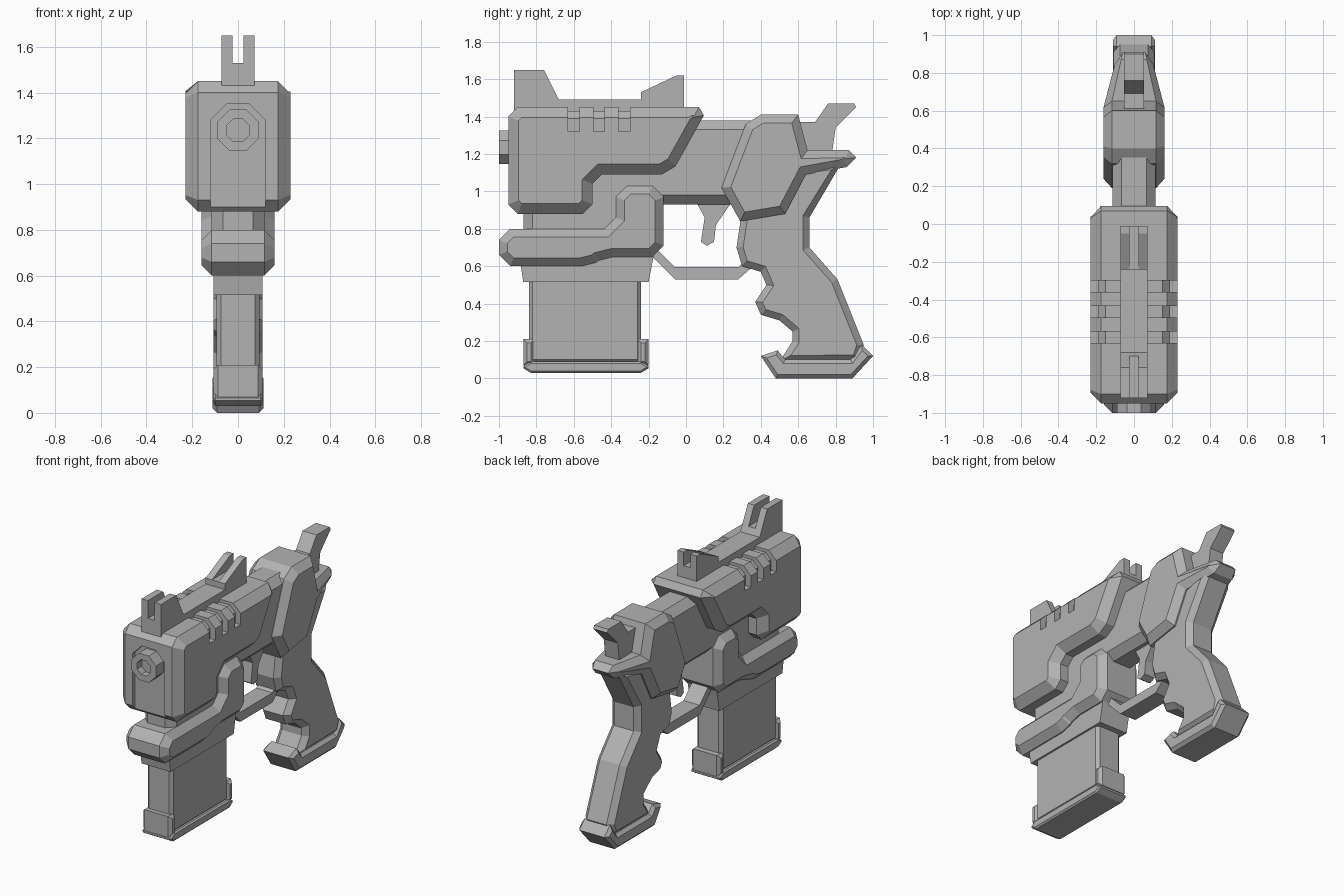
import bpy, bmesh, math
from mathutils import Vector

cube = bpy.data.objects.get("Cube")
if cube:
    bpy.data.objects.remove(cube, do_unlink=True)

grey = bpy.data.materials.new("plain grey")
grey.use_nodes = True
grey.diffuse_color = (.45, .45, .45, 1)
shader = grey.node_tree.nodes["Principled BSDF"]
shader.inputs["Base Color"].default_value = grey.diffuse_color


def rect(left, right, low, high):
    return [(left, low), (right, low), (right, high), (left, high)]


def mirrored(half_outline):
    """Complete a front outline from its +x half."""
    return half_outline + [(-x, z) for x, z in reversed(half_outline)]


def octagon(radius, height):
    corner = radius / math.cos(math.pi / 8)
    angles = [math.pi * (i + .5) / 4 for i in range(8)]
    return [(corner * math.cos(a), height + corner * math.sin(a)) for a in angles]


def chamfered(outline, size):
    """Replace every corner of an outline by a short diagonal."""
    result = []
    for i, point in enumerate(outline):
        for neighbour in (outline[i - 1], outline[(i + 1) % len(outline)]):
            edge = neighbour - point
            result.append(point + edge * min(size / edge.length, .4))
    return result


def inset(outline, distance):
    """Shrink a closed outline with mitred corners."""
    count = len(outline)
    following = outline[1:] + outline[:1]
    area = sum(p.cross(q) for p, q in zip(outline, following))
    side = math.copysign(distance, area)
    result = []
    for i, point in enumerate(outline):
        before = (point - outline[i - 1]).normalized()
        after = (outline[(i + 1) % count] - point).normalized()
        normal_a = Vector((-before.y, before.x))
        normal_b = Vector((-after.y, after.x))
        mitre = max(1 + normal_a.dot(normal_b), .5)
        result.append(point + (normal_a + normal_b) * side / mitre)
    return result


def loft(name, rings):
    """Join matching rings of points and cap both ends."""
    bm = bmesh.new()
    loops = [[bm.verts.new(point) for point in ring] for ring in rings]
    for lower, upper in zip(loops, loops[1:]):
        for i in range(len(lower)):
            bm.faces.new((lower[i - 1], lower[i], upper[i], upper[i - 1]))
    bm.faces.new(loops[0])
    bm.faces.new(loops[-1])
    bmesh.ops.recalc_face_normals(bm, faces=bm.faces)
    mesh = bpy.data.meshes.new(name)
    bm.to_mesh(mesh)
    bm.free()
    mesh.materials.append(grey)
    part = bpy.data.objects.new(name, mesh)
    bpy.context.collection.objects.link(part)
    return part


def plate(name, outline, half, bevel=0, corner=0):
    """Side outline (y, z) thickened in x, with optional bevelled rims."""
    outline = [Vector(point) for point in outline]
    if corner:
        outline = chamfered(outline, corner)
    layers = [(-half, outline), (half, outline)]
    if bevel:
        small, wall = inset(outline, bevel), half - bevel
        layers = [(-half, small), (-wall, outline), (wall, outline), (half, small)]
    return loft(name, [[(x, p.x, p.y) for p in ring] for x, ring in layers])


def along_y(name, outline, start, end):
    """Front outline (x, z) extruded from front to back."""
    return loft(name, [[(x, y, z) for x, z in outline] for y in (start, end)])


def cut(part, cutter):
    cutter.hide_render = True
    modifier = part.modifiers.new("cut", "BOOLEAN")
    modifier.operation = "DIFFERENCE"
    modifier.solver = "EXACT"
    modifier.object = cutter
    bpy.context.view_layer.objects.active = part
    bpy.ops.object.modifier_apply(modifier=modifier.name)
    bpy.data.objects.remove(cutter, do_unlink=True)


# upper body with a front channel and side vents
body = plate("upper_body", [
    (-.95, 1.45), (.12, 1.45), (-.08, 1.09), (-.5, 1.09), (-.5, .88), (-.95, .88),
], half=.23, bevel=.055, corner=.05)
channel = mirrored([(.12, .8), (.12, 1.28), (.05, 1.35)])
cut(body, along_y("channel_cutter", channel, -1.1, -.92))
vent = mirrored([(.15, 1.43), (.19, 1.39), (.19, 1.32), (.3, 1.32), (.3, 1.5)])
for centre in (-.6, -.465, -.33):
    cut(body, along_y("vent_cutter", vent, centre - .03, centre + .03))

# top rail with notched sights at both ends
rail = plate("sight_rail", [
    (-.92, 1.43), (-.92, 1.65), (-.76, 1.65), (-.68, 1.49), (-.24, 1.49),
    (-.24, 1.53), (-.05, 1.62), (-.01, 1.62), (-.01, 1.43),
], half=.072)
cut(rail, along_y("sight_cutter", rect(-.025, .025, 1.53, 1.8), -1.1, .2))

# muzzle
muzzle = along_y("muzzle", octagon(.09, 1.235), -1, -.9)
cut(muzzle, along_y("bore_cutter", octagon(.05, 1.235), -1.1, -.95))

# inner frame
plate("inner_frame", [
    (-.87, .7), (-.87, 1.38), (.4, 1.38), (.4, .93), (-.15, .93), (-.15, .7),
], half=.115, bevel=.05)

# lower guard stepping up behind the magazine
plate("lower_guard", [
    (-1, .8), (-.375, .8), (-.375, 1.03), (-.12, 1.03), (-.12, .65),
    (-.45, .65), (-.5, .6), (-1, .6),
], half=.16, bevel=.045, corner=.06)

# magazine, its well and its foot with raised ends
plate("magazine_well", [
    (-.89, .65), (-.87, .515), (-.2, .515), (-.17, .67),
], half=.108)
plate("magazine", rect(-.84, -.24, .08, .6), half=.095, bevel=.02)
plate("magazine_foot", rect(-.87, -.2, .03, .09), half=.108, bevel=.01, corner=.04)
for name, y in (("front", -.87), ("rear", -.26)):
    plate(name + "_foot_end", rect(y, y + .06, .07, .21), half=.108, bevel=.02)

# trigger and its guard
strap = [(-.18, .65), (-.06, .53), (.28, .53), (.36, .6)]
strap += [(y, z + .065) for y, z in reversed(strap)]
plate("trigger_guard", strap, half=.06)
plate("trigger", [
    (.05, .95), (.1, .86), (.08, .73), (.11, .71), (.15, .73), (.16, .82), (.25, .95),
], half=.04)

# grip with finger grooves
plate("grip", [
    (.3, .9), (.27, .7), (.3, .6), (.4, .57), (.43, .5), (.37, .41), (.4, .34),
    (.5, .31), (.57, .25), (.57, .2), (.5, .09), (.92, .09), (.95, .18), (.81, .53),
    (.66, .7), (.66, .86), (.83, 1.15), (.4, 1.1),
], half=.108, bevel=.035)
plate("grip_foot", [
    (.4, .12), (.48, 0), (.89, 0), (1, .12), (.94, .18), (.88, .1), (.53, .1), (.49, .15),
], half=.112, bevel=.02)

# rear housing, narrowing towards its tail
housing = plate("rear_housing", [
    (.19, 1.02), (.32, 1.36), (.4, 1.41), (.6, 1.41), (.65, 1.22), (.87, 1.22),
    (.91, 1.18), (.86, 1.13), (.64, 1.09), (.53, .88), (.29, .84),
], half=.162, bevel=.045)
for vertex in housing.data.vertices:
    if vertex.co.y > .66:
        vertex.co.x *= 1 - 2 * (vertex.co.y - .66)

# hammer
plate("hammer", [
    (.58, 1.37), (.69, 1.37), (.76, 1.47), (.9, 1.47), (.91, 1.45), (.8, 1.34),
    (.78, 1.2), (.58, 1.2),
], half=.052)
